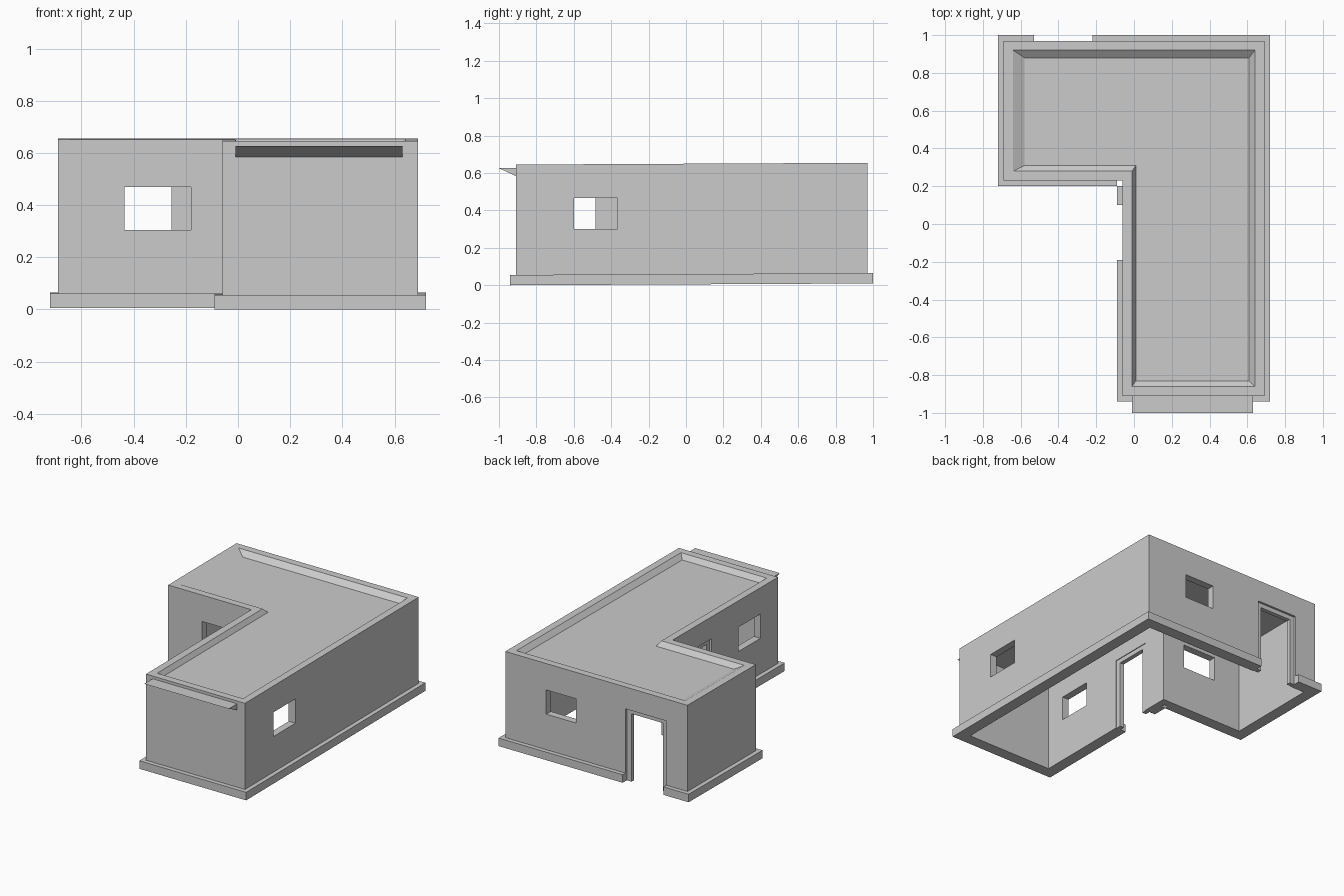
import bpy, bmesh
from mathutils import Vector

if "Cube" in bpy.data.objects:
    bpy.data.objects.remove(bpy.data.objects["Cube"])


def new_object(name, bm):
    bmesh.ops.recalc_face_normals(bm, faces=bm.faces)
    me = bpy.data.meshes.new(name)
    bm.to_mesh(me)
    bm.free()
    ob = bpy.data.objects.new(name, me)
    bpy.context.collection.objects.link(ob)
    return ob


def ell(x0, x1, y0, y1, nx, ny):
    """L-shaped outline with its notch corner at (nx, ny)."""
    return [(nx, y0), (x1, y0), (x1, y1), (x0, y1), (x0, ny), (nx, ny)]


def loft(name, rings, closed=False):
    """Join (outline, z) rings; cap the ends, or close the last onto the first."""
    bm = bmesh.new()
    loops = [[bm.verts.new((x, y, z)) for x, y in pts] for pts, z in rings]
    pairs = list(zip(loops, loops[1:]))
    if closed:
        pairs.append((loops[-1], loops[0]))
    else:
        bm.faces.new(loops[0])
        bm.faces.new(loops[-1])
    for a, b in pairs:
        for i in range(len(a)):
            j = (i + 1) % len(a)
            bm.faces.new((a[i], a[j], b[j], b[i]))
    return new_object(name, bm)


def box(name, x, y, z):
    pts = [(x[0], y[0]), (x[1], y[0]), (x[1], y[1]), (x[0], y[1])]
    return loft(name, [(pts, z[0]), (pts, z[1])])


def cut(ob, cutters):
    for c in cutters:
        m = ob.modifiers.new("opening", 'BOOLEAN')
        m.operation = 'DIFFERENCE'
        m.solver = 'EXACT'
        m.object = c
    bpy.context.view_layer.update()
    dg = bpy.context.evaluated_depsgraph_get()
    me = bpy.data.meshes.new_from_object(ob.evaluated_get(dg))
    ob.modifiers.clear()
    ob.data = me


TOP, DOOR_TOP, STEP = 0.645, 0.495, 0.035
outer = ell(-0.69, 0.69, -0.91, 0.97, -0.06, 0.23)
inner = ell(-0.64, 0.64, -0.86, 0.92, -0.01, 0.28)
slope = ell(-0.58, 0.61, -0.83, 0.88, 0.01, 0.31)
base = ell(-0.72, 0.72, -0.94, 1.00, -0.09, 0.20)

# Walls and plinth as hollow L-shaped rings
walls = loft("walls", [(outer, 0), (outer, TOP), (inner, TOP), (inner, 0)], True)
plinth = loft("plinth", [(base, 0), (base, 0.055), (outer, 0.055), (outer, 0)], True)

# Roof slab with sloped edges inside the parapet
loft("roof", [(inner, 0.6), (inner, TOP), (slope, 0.614)])

# Openings
WZ = (0.298, 0.464)
windows = [
    box("front_window_cut", (-0.435, -0.18), (0.15, 0.35), WZ),
    box("back_window_cut", (0.155, 0.38), (0.85, 1.05), WZ),
    box("right_window_cut", (0.55, 0.75), (-0.60, -0.365), WZ),
    box("left_window_cut", (-0.15, 0.05), (-0.72, -0.485), WZ),
]
doors = [
    box("back_door_cut", (-0.53, -0.22), (0.85, 1.1), (-0.1, DOOR_TOP)),
    box("side_door_cut", (-0.2, 0.05), (-0.19, 0.10), (-0.1, DOOR_TOP)),
]
corner = box("corner_cut", (-0.09, -0.05), (0.20, 0.24), (-0.1, 0.2))
cut(walls, windows + doors)
cut(plinth, doors + [corner])
for c in windows + doors + [corner]:
    bpy.data.objects.remove(c)


# Door frames, set back a little inside the wall
def door_frame(name, a, b, depth, along_x):
    parts = [("left_jamb", (a, a + STEP), (0, DOOR_TOP)),
             ("right_jamb", (b - STEP, b), (0, DOOR_TOP)),
             ("header", (a + STEP, b - STEP), (DOOR_TOP - 0.03, DOOR_TOP))]
    for part, span, z in parts:
        x, y = (span, depth) if along_x else (depth, span)
        box(f"{name}_{part}", x, y, z)


door_frame("back_door", -0.53, -0.22, (0.925, 0.955), True)
door_frame("side_door", -0.19, 0.10, (-0.045, -0.015), False)

# Wedge-shaped awning on the front
bm = bmesh.new()
ends = [[bm.verts.new((x, y, z)) for y, z in
         ((-1.0, 0.626), (-0.91, 0.626), (-0.91, 0.584))] for x in (-0.01, 0.63)]
for e in ends:
    bm.faces.new(e)
for i in range(3):
    j = (i + 1) % 3
    bm.faces.new((ends[0][i], ends[0][j], ends[1][j], ends[1][i]))
new_object("awning", bm)

# The whole building rises very slightly towards the back
for ob in bpy.context.scene.objects:
    for v in ob.data.vertices:
        v.co.z += 0.005 * (v.co.y + 0.94)
